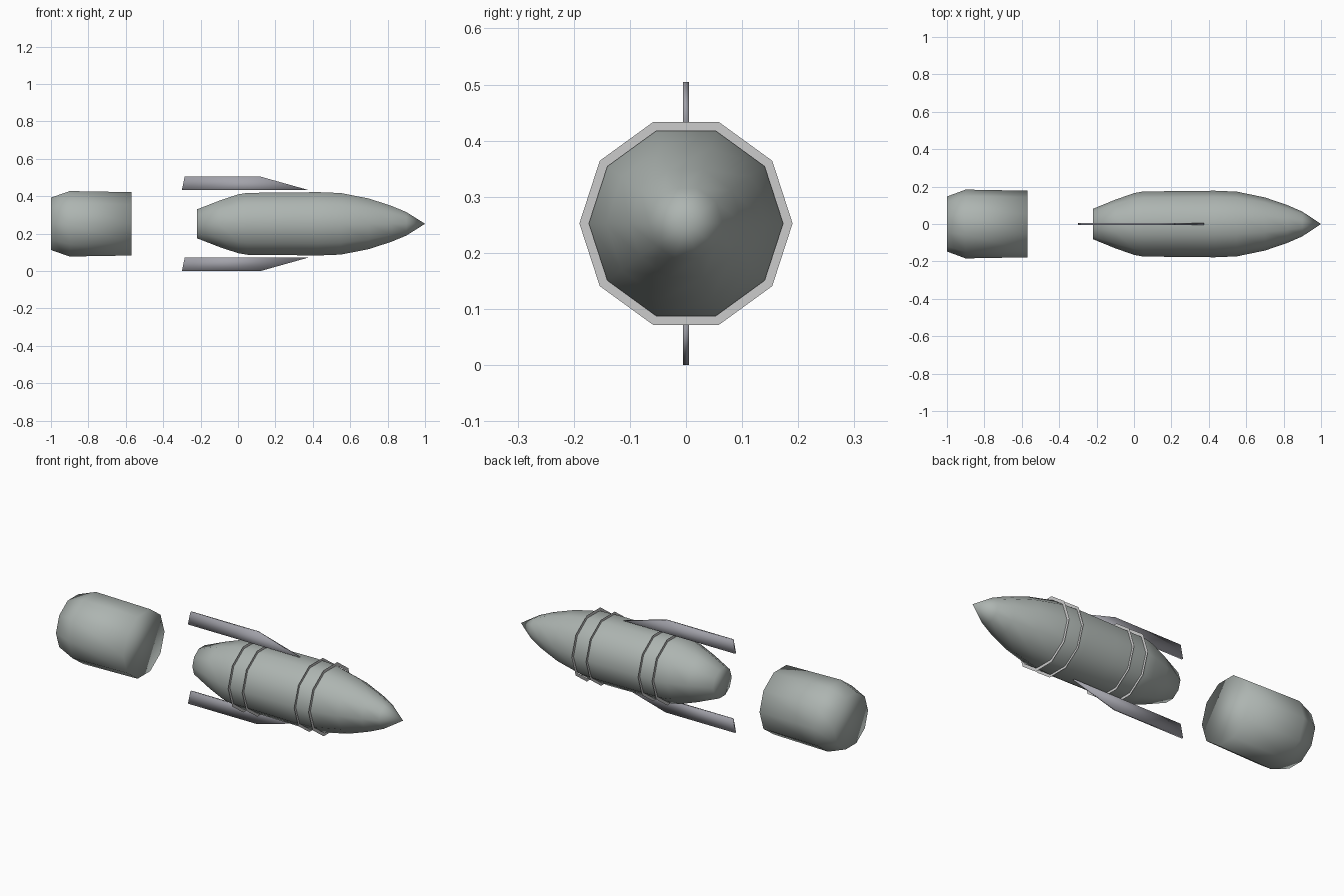
import bpy, bmesh
from math import sin, cos, tau

if "Cube" in bpy.data.objects:
    bpy.data.objects.remove(bpy.data.objects["Cube"])

SIDES = 10
AXIS_Z = 0.2525


def material(name, rgb):
    mat = bpy.data.materials.new(name)
    mat.diffuse_color = (*rgb, 1)
    mat.use_nodes = True
    mat.node_tree.nodes["Principled BSDF"].inputs["Base Color"].default_value = mat.diffuse_color
    return mat


GREEN_GREY = material("green_grey", (0.42, 0.46, 0.44))
BLUE_GREY = material("blue_grey", (0.36, 0.36, 0.40))


def finish(name, bm, mat=None, smooth=False):
    bmesh.ops.recalc_face_normals(bm, faces=bm.faces[:])
    for face in bm.faces:
        face.smooth = smooth
    mesh = bpy.data.meshes.new(name)
    bm.to_mesh(mesh)
    bm.free()
    if mat:
        mesh.materials.append(mat)
    obj = bpy.data.objects.new(name, mesh)
    bpy.context.collection.objects.link(obj)
    return obj


def loop(bm, x, r):
    return [bm.verts.new((x, r * cos(tau * i / SIDES), AXIS_Z + r * sin(tau * i / SIDES)))
            for i in range(SIDES)]


def lathe(name, profile, capped=True, mat=None, smooth=False):
    """Sweep (x, radius) points around the long axis; radius 0 makes a tip."""
    bm = bmesh.new()
    rings = [loop(bm, x, r) for x, r in profile if r > 0]
    for a, b in zip(rings, rings[1:]):
        for i in range(SIDES):
            j = (i + 1) % SIDES
            bm.faces.new((a[i], a[j], b[j], b[i]))
    if capped:
        bm.faces.new(rings[0])
        if profile[-1][1] == 0:
            tip = bm.verts.new((profile[-1][0], 0, AXIS_Z))
            for i in range(SIDES):
                bm.faces.new((rings[-1][i], rings[-1][(i + 1) % SIDES], tip))
        else:
            bm.faces.new(rings[-1])
    return finish(name, bm, mat, smooth)


# Pointed main body
lathe("body", [(-0.22, 0.081), (-0.1, 0.13), (0.0, 0.165), (0.05, 0.174), (0.25, 0.176),
               (0.43, 0.178), (0.55, 0.173), (0.7, 0.142), (0.82, 0.101), (0.9, 0.066),
               (1.0, 0)], mat=GREEN_GREY, smooth=True)

# Separate tail canister
lathe("tail_canister", [(-1.0, 0.147), (-0.9, 0.184), (-0.57, 0.178)],
      mat=GREEN_GREY, smooth=True)

# Thin flat collars in two pairs around the body
for n, x in enumerate((0.073, 0.158, 0.473, 0.56)):
    lathe(f"collar_{n + 1}", [(x, 0.173), (x, 0.19)], capped=False)

# Upper and lower fins
FINS = {"upper_fin": ((-0.30, 0.375, 0.12, -0.285), 1),
        "lower_fin": ((-0.285, 0.375, 0.12, -0.30), -1)}
for name, (xs, side) in FINS.items():
    bm = bmesh.new()
    pts = zip(xs, (0.181, 0.181, 0.2525, 0.2525))
    face = bm.faces.new([bm.verts.new((x, -0.005, AXIS_Z + side * h)) for x, h in pts])
    out = bmesh.ops.extrude_face_region(bm, geom=[face], use_keep_orig=True)
    moved = [g for g in out["geom"] if isinstance(g, bmesh.types.BMVert)]
    bmesh.ops.translate(bm, verts=moved, vec=(0, 0.01, 0))
    finish(name, bm, BLUE_GREY, smooth=True)
